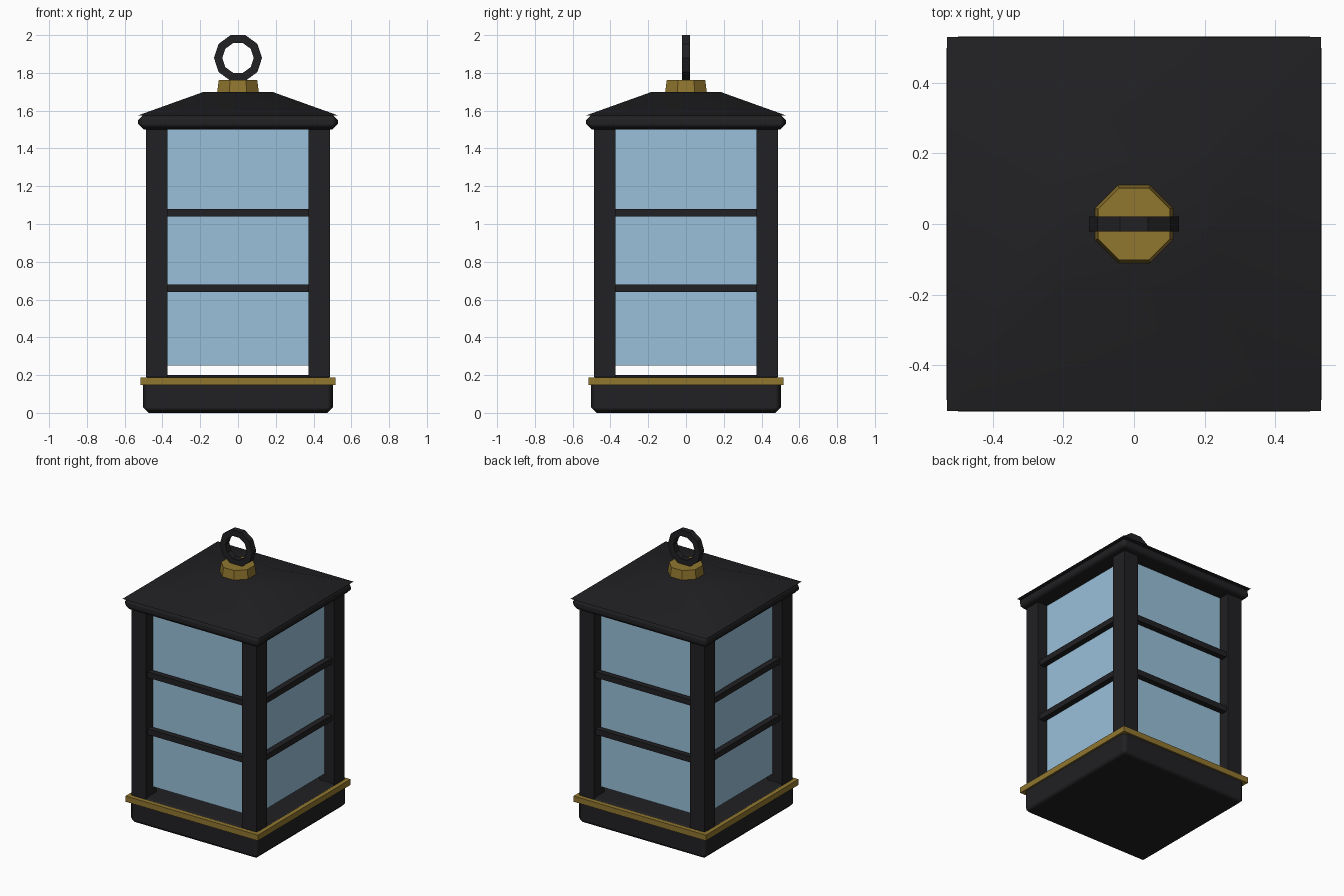
import bpy
import bmesh
from math import pi, radians
from mathutils import Matrix

if "Cube" in bpy.data.objects:
    bpy.data.objects.remove(bpy.data.objects["Cube"])


def material(name, rgb):
    m = bpy.data.materials.new(name)
    m.diffuse_color = (*rgb, 1)
    m.use_nodes = True
    m.node_tree.nodes["Principled BSDF"].inputs["Base Color"].default_value = m.diffuse_color
    return m


IRON = material("dark_iron", (0.015, 0.015, 0.017))
BRASS = material("brass", (0.28, 0.18, 0.028))
GLASS = material("glass", (0.32, 0.53, 0.70))


def finish(name, mat, bevel=0, smooth=False):
    ob = bpy.context.object
    ob.name = name
    ob.data.materials.append(mat)
    if bevel:
        b = ob.modifiers.new("bevel", 'BEVEL')
        b.width, b.segments, b.harden_normals = bevel, 1, True
    if smooth:
        bpy.ops.object.shade_smooth_by_angle(angle=radians(50))
    return ob


def box(name, mat, size, loc, turn=0, bevel=0):
    bpy.ops.mesh.primitive_cube_add(size=1, location=loc, rotation=(0, 0, turn))
    bpy.context.object.scale = size
    bpy.ops.object.transform_apply(location=False, rotation=False, scale=True)
    return finish(name, mat, bevel)


# Chamfered base with brass trim band
box("base", IRON, (1.005, 1.005, 0.2), (0, 0, 0.1), bevel=0.03)
box("base_trim", BRASS, (1.03, 1.03, 0.04), (0, 0, 0.167))

# Corner posts
for i, (sx, sy) in enumerate([(-1, -1), (1, -1), (1, 1), (-1, 1)]):
    box(f"corner_post_{i + 1}", IRON, (0.113, 0.113, 1.32),
        (sx * 0.43, sy * 0.43, 0.85))

# Glass pane and two glazing bars on each side
for i, (dx, dy) in enumerate([(0, -1), (1, 0), (0, 1), (-1, 0)]):
    turn = i * pi / 2
    box(f"glass_pane_{i + 1}", GLASS, (0.78, 0.02, 1.25),
        (dx * 0.40, dy * 0.40, 0.875), turn)
    for j, z in enumerate((0.66, 1.06)):
        box(f"glazing_bar_{i + 1}_{j + 1}", IRON, (0.78, 0.04, 0.04),
            (dx * 0.45, dy * 0.45, z), turn)

# Chamfered eave slab and hipped roof
box("eave", IRON, (1.06, 1.06, 0.08), (0, 0, 1.54), bevel=0.032)
bpy.ops.mesh.primitive_cone_add(vertices=4, radius1=0.748, radius2=0.255, depth=0.125,
                                location=(0, 0, 1.6375), rotation=(0, 0, pi / 4))
finish("roof", IRON, smooth=True)

# Octagonal brass cap
bpy.ops.mesh.primitive_cone_add(vertices=8, radius1=0.12, radius2=0.11, depth=0.07,
                                location=(0, 0, 1.728), rotation=(0, 0, pi / 8))
finish("roof_cap", BRASS)

# Hanging ring: square section spun in ten steps
bm = bmesh.new()
section = [bm.verts.new(p) for p in
           [(0.083, -0.021, 0), (0.127, -0.021, 0), (0.127, 0.021, 0), (0.083, 0.021, 0)]]
edges = [bm.edges.new((section[k], section[(k + 1) % 4])) for k in range(4)]
bmesh.ops.spin(bm, geom=section + edges, cent=(0, 0, 0), axis=(0, 1, 0),
               angle=2 * pi, steps=10)
bmesh.ops.remove_doubles(bm, verts=bm.verts, dist=0.001)
bmesh.ops.recalc_face_normals(bm, faces=bm.faces)
mesh = bpy.data.meshes.new("hanging_ring")
bm.to_mesh(mesh)
bm.free()
ring = bpy.data.objects.new("hanging_ring", mesh)
bpy.context.collection.objects.link(ring)
ring.location.z = 1.879
mesh.materials.append(IRON)
